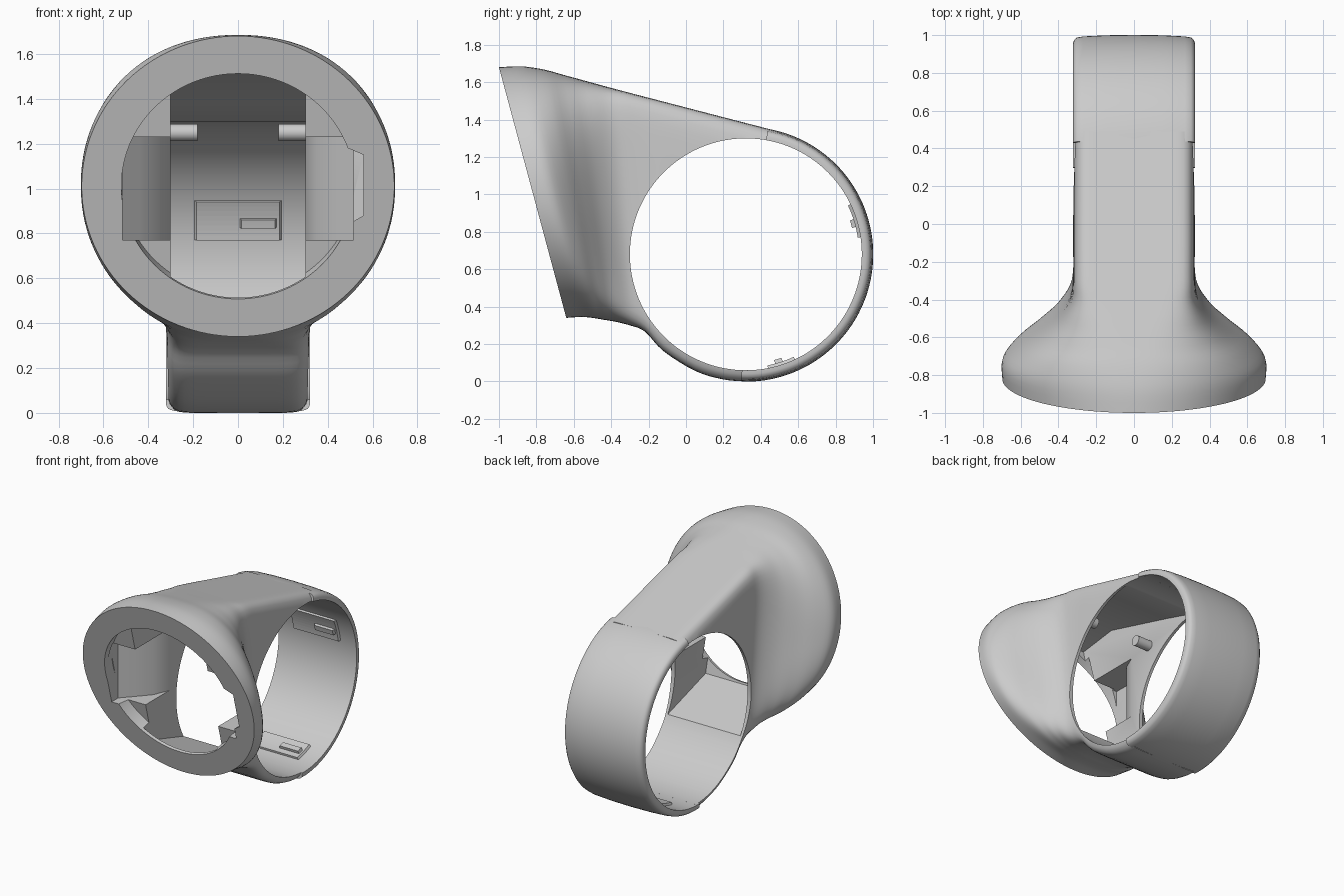
import bpy, bmesh
from math import sin, cos, pi, radians
from mathutils import Vector, Matrix

cube = bpy.data.objects.get("Cube")
if cube:
    bpy.data.objects.remove(cube, do_unlink=True)

grey = bpy.data.materials.new("plain grey")
grey.use_nodes = True
grey.diffuse_color = (0.6, 0.6, 0.6, 1)
grey.node_tree.nodes["Principled BSDF"].inputs["Base Color"].default_value = (0.6, 0.6, 0.6, 1)

HOLE_Y, HOLE_Z, HOLE_R = 0.32, 0.68, 0.62
FACE = Vector((0, -0.82, 1.01))            # centre of the tilted front face
UP = Vector((0, -0.2595, 0.966))           # up along that face
INWARD = Vector((0, 0.966, 0.2595))


def finish(name, bm):
    bmesh.ops.recalc_face_normals(bm, faces=bm.faces)
    mesh = bpy.data.meshes.new(name)
    bm.to_mesh(mesh)
    bm.free()
    obj = bpy.data.objects.new(name, mesh)
    bpy.context.collection.objects.link(obj)
    mesh.materials.append(grey)
    return obj


def select(obj):
    bpy.ops.object.select_all(action='DESELECT')
    obj.select_set(True)
    bpy.context.view_layer.objects.active = obj


def smooth(obj, angle=35):
    select(obj)
    bpy.ops.object.shade_smooth_by_angle(angle=radians(angle))


def loft(name, rings):
    """Skin closed rings of points and cap both ends."""
    bm = bmesh.new()
    rows = [[bm.verts.new(p) for p in ring] for ring in rings]
    for a, b in zip(rows, rows[1:]):
        for i in range(len(a)):
            j = (i + 1) % len(a)
            bm.faces.new((a[i], a[j], b[j], b[i]))
    bm.faces.new(rows[0])
    bm.faces.new(rows[-1])
    return finish(name, bm)


def cylinder(name, start, end, radius, sides=96):
    start, end = Vector(start), Vector(end)
    axis = end - start
    bm = bmesh.new()
    turn = axis.to_track_quat('Z', 'Y').to_matrix().to_4x4()
    bmesh.ops.create_cone(bm, cap_ends=True, segments=sides, radius1=radius, radius2=radius,
                          depth=axis.length, matrix=Matrix.Translation((start + end) / 2) @ turn)
    return finish(name, bm)


def cut(target, cutter):
    select(target)
    mod = target.modifiers.new("cut", 'BOOLEAN')
    mod.operation, mod.solver, mod.object = 'DIFFERENCE', 'EXACT', cutter
    bpy.ops.object.modifier_apply(modifier=mod.name)
    bpy.data.objects.remove(cutter, do_unlink=True)


# Body stations: top y, top z, bottom y, bottom z, half width, squareness
stations = [
    (-1.0, 1.68, -0.64, 0.34, 0.697, 2),
    (-0.88, 1.685, -0.56, 0.345, 0.695, 2.15),
    (-0.76, 1.668, -0.50, 0.34, 0.62, 2.5),
    (-0.65, 1.638, -0.44, 0.33, 0.51, 3),
    (-0.54, 1.608, -0.38, 0.32, 0.41, 4.2),
    (-0.42, 1.575, -0.30, 0.30, 0.34, 7),
    (-0.3, 1.543, -0.22, 0.267, 0.323, 11),
    (-0.1, 1.491, -0.12, 0.162, 0.322, 12),
    (0.1, 1.439, 0.05, 0.056, 0.322, 12),
    (0.3, 1.387, 0.2, 0.011, 0.322, 12),
    (0.49, 1.338, 0.32, 0.0, 0.322, 12),
]


def spline(rows, steps):
    """Catmull-Rom through the stations."""
    pts = [rows[0]] + rows + [rows[-1]]
    out = []
    for a, b, c, d in zip(pts, pts[1:], pts[2:], pts[3:]):
        for k in range(steps):
            t = k / steps
            out.append([q + 0.5 * t * (r - p + t * (2 * p - 5 * q + 4 * r - s + t * (3 * (q - r) + s - p)))
                        for p, q, r, s in zip(a, b, c, d)])
    return out + [rows[-1]]


def section(ty, tz, by, bz, width, n, sides=128):
    mid, half = Vector((0, (ty + by) / 2, (tz + bz) / 2)), Vector((0, (ty - by) / 2, (tz - bz) / 2))
    ring = []
    for i in range(sides):
        c, s = cos(2 * pi * i / sides), sin(2 * pi * i / sides)
        r = (abs(c) ** n + abs(s) ** n) ** (-1 / n)
        ring.append(mid + Vector((width * r * c, 0, 0)) + half * (r * s))
    return ring


body = loft("flared_body", [section(*row) for row in spline(stations, 4)])

# Large cross hole, front opening, central channel, side pockets and lip notch
cut(body, cylinder("cross_hole", (-1, HOLE_Y, HOLE_Z), (1, HOLE_Y, HOLE_Z), HOLE_R, 128))
cut(body, cylinder("front_opening", FACE - INWARD * 0.2, FACE + INWARD * 0.09, 0.52))
channel = [(-0.66, 0.5), (-0.2, 0.36), (0.3, 0.3), (0.3, 1.29), (0, 1.38), (-0.6, 1.55), (-0.9, 1.51)]
cut(body, loft("channel", [[(x, y, z) for y, z in channel] for x in (-0.3, 0.3)]))
half_pocket = [(0.29, -0.36), (0.35, -0.5), (0.44, -0.6), (0.515, -0.68), (0.515, -0.8)]
pocket = half_pocket + [(-x, y) for x, y in reversed(half_pocket)]
cut(body, loft("pocket", [[(x, y, z) for x, y in pocket] for z in (0.77, 1.23)]))
notch = [(0.4, 0.82), (0.49, 0.84), (0.56, 0.88), (0.56, 1.15), (0.49, 1.18), (0.4, 1.2)]
cut(body, loft("notch", [[(x, y, z) for x, z in notch] for y in (-1.1, -0.72)]))
smooth(body)


def around(x, r, angle):
    return Vector((x, HOLE_Y + r * cos(angle), HOLE_Z + r * sin(angle)))


# Back band closing the loop
edge = [(0.322, 0.62), (0.322, 0.64), (0.316, 0.656), (0.302, 0.667), (0.27, 0.673), (0.15, 0.679)]
band = edge + [(0, 0.681)] + [(-x, r) for x, r in reversed(edge)]
turns = [radians(80 - 172 * i / 64) for i in range(65)]
smooth(loft("back_band", [[around(x, r, a) for x, r in band] for a in turns]))


# Raised pads on the inside of the band
def pad(name, centre, spread, x0, x1, inner):
    angles = [radians(centre + spread * k / 4) for k in range(-4, 5)]
    loft(name, [[around(x0, 0.63, a), around(x1, 0.63, a), around(x1 - 0.015, inner, a),
                 around(x0 + 0.015, inner, a)] for a in angles])


pad("back_pad", 17, 8.5, -0.2, 0.2, 0.605)
pad("back_pad_rib", 16, 2, 0, 0.18, 0.585)
pad("lower_pad", -72, 7, -0.2, 0.2, 0.605)
pad("lower_pad_rib", -73, 2, 0, 0.18, 0.585)

# Pegs on the channel walls
for side, label in ((1, "left"), (-1, "right")):
    smooth(cylinder(label + "_peg", (side * 0.18, -0.2, 1.25), (side * 0.31, -0.2, 1.25), 0.038, 24))
